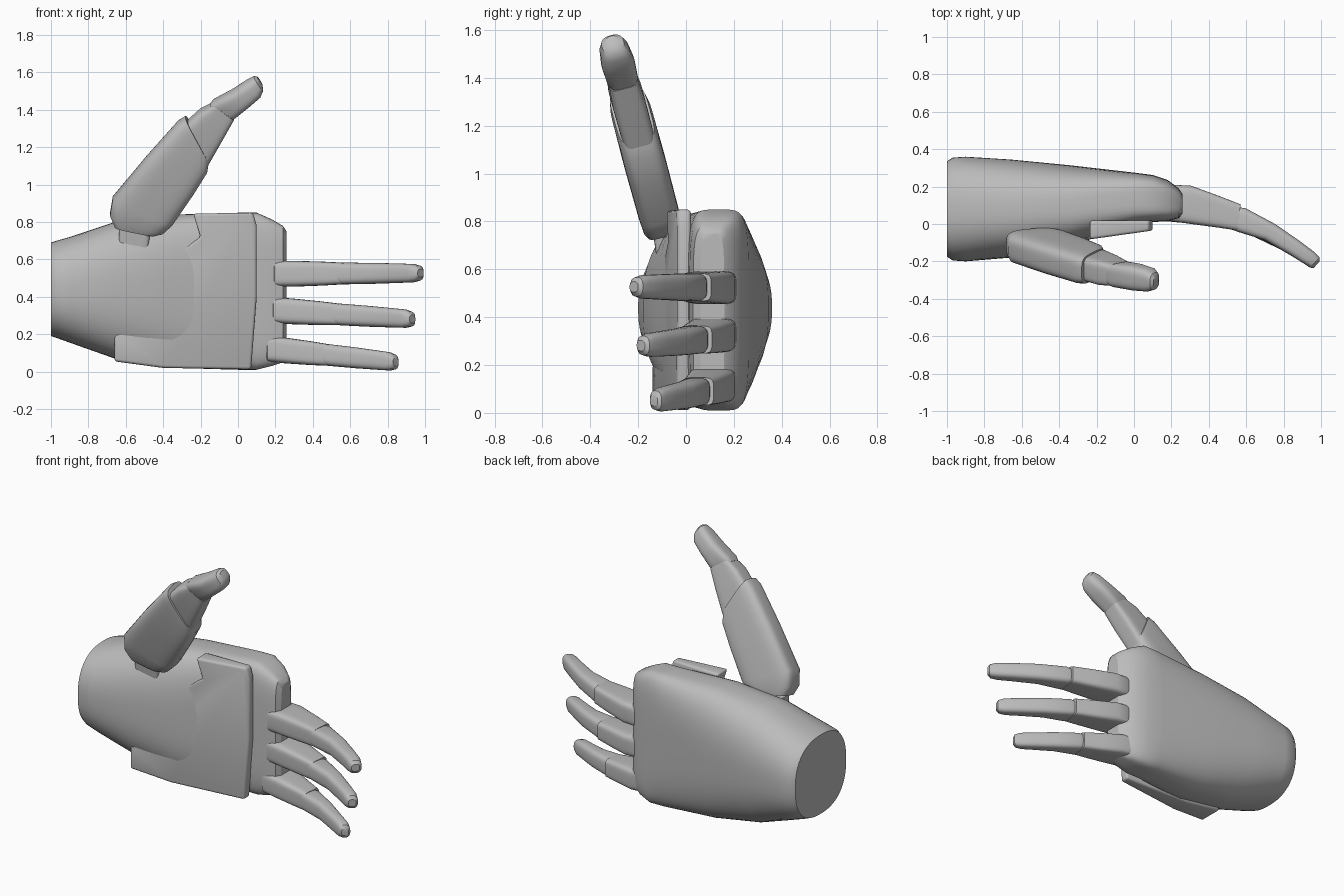
import bpy, bmesh, math
from mathutils import Vector

cube = bpy.data.objects.get("Cube")
if cube:
    bpy.data.objects.remove(cube, do_unlink=True)

grey = bpy.data.materials.new("neutral grey")
grey.use_nodes = True
grey.diffuse_color = (0.5, 0.5, 0.5, 1)
grey.node_tree.nodes["Principled BSDF"].inputs["Base Color"].default_value = (0.5, 0.5, 0.5, 1)


def finish(name, bm, bevel=0.0, angle=32):
    bmesh.ops.recalc_face_normals(bm, faces=bm.faces)
    mesh = bpy.data.meshes.new(name)
    bm.to_mesh(mesh)
    bm.free()
    mesh.materials.append(grey)
    obj = bpy.data.objects.new(name, mesh)
    bpy.context.collection.objects.link(obj)
    bpy.ops.object.select_all(action="DESELECT")
    obj.select_set(True)
    bpy.context.view_layer.objects.active = obj
    if bevel:
        mod = obj.modifiers.new("soft edges", "BEVEL")
        mod.width, mod.segments, mod.limit_method = bevel, 3, "ANGLE"
        bpy.ops.object.modifier_apply(modifier=mod.name)
    bpy.ops.object.shade_smooth_by_angle(angle=math.radians(angle))
    return obj


def loft(name, rings, n=40):
    """Skin rounded-box rings, each given as (centre, half axis, half axis, squareness)."""
    bm = bmesh.new()
    loops = []
    for centre, u, v, power in rings:
        loop = []
        for i in range(n):
            a = 2 * math.pi * (i + 0.5) / n
            c, s = math.cos(a), math.sin(a)
            cu = math.copysign(abs(c) ** (2 / power), c)
            sv = math.copysign(abs(s) ** (2 / power), s)
            loop.append(bm.verts.new(centre + u * cu + v * sv))
        loops.append(loop)
    for a, b in zip(loops, loops[1:]):
        for i in range(n):
            j = (i + 1) % n
            bm.faces.new((a[i], a[j], b[j], b[i]))
    bm.faces.new(loops[0])
    bm.faces.new(loops[-1])
    return finish(name, bm)


def edge_ring(p, q, normal, half, power):
    return ((p + q) / 2, (p - q) / 2, normal * half, power)


# Wrist cuff flowing into the palm: x, y range, z range, squareness
body = [
    (-1.0, -0.175, 0.335, 0.19, 0.69, 2.4), (-0.97, -0.195, 0.355, 0.18, 0.70, 2.4),
    (-0.9, -0.20, 0.36, 0.155, 0.72, 2.4), (-0.66, -0.18, 0.345, 0.07, 0.80, 2.5),
    (-0.35, -0.12, 0.315, 0.02, 0.84, 2.9), (0.0, -0.005, 0.275, 0.01, 0.85, 4.2),
    (0.1, 0.01, 0.262, 0.01, 0.85, 5), (0.18, 0.015, 0.235, 0.03, 0.815, 5),
    (0.24, 0.03, 0.19, 0.05, 0.78, 5), (0.26, 0.06, 0.16, 0.08, 0.75, 5)]
loft("wrist_and_palm", [
    (Vector((x, (y0 + y1) / 2, (z0 + z1) / 2)), Vector((0, (y1 - y0) / 2, 0)),
     Vector((0, 0, (z1 - z0) / 2)), e) for x, y0, y1, z0, z1, e in body], 64)

# Wedge shaped palm pad
outline = [(-0.66, 0.055), (-0.4, 0.02), (0.07, 0.012), (0.1, 0.4), (0.1, 0.78), (0.08, 0.85),
           (-0.24, 0.845), (-0.2, 0.72), (-0.56, 0.47), (-0.58, 0.23), (-0.66, 0.2)]
bm = bmesh.new()
front = [bm.verts.new((x, -0.035 + 0.14 * (x - 0.1), z)) for x, z in outline]
back = [bm.verts.new((x, 0.02, z)) for x, z in outline]
bm.faces.new(front)
bm.faces.new(back)
for i in range(len(outline)):
    j = (i + 1) % len(outline)
    bm.faces.new((front[i], front[j], back[j], back[i]))
finish("palm_pad", bm, bevel=0.015, angle=40)

# Fingers: back edge x, y, palm edge x, y, half height, squareness
proximal = [(0.17, 0.20, 0.18, 0.03, 0.062, 5), (0.19, 0.21, 0.19, 0.015, 0.07, 5),
            (0.3, 0.205, 0.3, 0.0, 0.069, 5), (0.45, 0.15, 0.45, -0.02, 0.064, 5),
            (0.565, 0.105, 0.55, -0.035, 0.058, 5)]
distal = [(0.55, 0.09, 0.52, -0.03, 0.05, 4), (0.59, 0.085, 0.55, -0.042, 0.058, 4),
          (0.75, 0.0, 0.69, -0.085, 0.056, 3.2), (0.88, -0.09, 0.82, -0.16, 0.052, 3),
          (0.96, -0.15, 0.90, -0.21, 0.049, 3), (0.988, -0.18, 0.935, -0.233, 0.04, 2.6),
          (0.988, -0.2, 0.955, -0.236, 0.022, 2.4)]
ROOT, TIP = 0.17, 0.99
fingers = [("upper", 0.175, 0.995, 0.523, 0.527, 1.0), ("middle", 0.17, 0.95, 0.33, 0.28, 0.93),
           ("lower", 0.14, 0.86, 0.125, 0.05, 0.8)]
for label, x0, x1, z0, z1, curl in fingers:
    def place(x, y):
        t = (x - ROOT) / (TIP - ROOT)
        return Vector((x0 + (x1 - x0) * t, 0.21 + (y - 0.21) * (1 + (curl - 1) * t), z0 + (z1 - z0) * t))
    for part, rows in (("proximal", proximal), ("distal", distal)):
        loft(f"{label}_finger_{part}", [
            edge_ring(place(a, b), place(c, d), Vector((0, 0, 1)), h, e)
            for a, b, c, d, h, e in rows], 32)
    # Pin across the knuckle joint
    hinge = place(0.55, 0.03)
    loft(f"{label}_finger_hinge", [
        (hinge + Vector((0, 0, s)), Vector((0.035, 0, 0)), Vector((0, 0.035, 0)), 2)
        for s in (-0.05, 0.05)], 20)

# Thumb leans forward: outer edge x, z, inner edge x, z, half thickness, squareness
lean = Vector((0, 0.965, 0.26))


def thumb_point(x, z):
    return Vector((x, -0.1 - 0.27 * (z - 0.78), z))


thumb = {
    "thumb_base": [(-0.66, 0.78, -0.44, 0.735, 0.07, 4), (-0.685, 0.84, -0.40, 0.745, 0.082, 4),
                   (-0.67, 0.93, -0.35, 0.79, 0.086, 4), (-0.49, 1.145, -0.24, 0.95, 0.088, 4),
                   (-0.32, 1.335, -0.165, 1.07, 0.086, 4), (-0.28, 1.36, -0.155, 1.13, 0.078, 4)],
    "thumb_middle": [(-0.29, 1.32, -0.165, 1.10, 0.068, 5), (-0.2, 1.40, -0.085, 1.24, 0.07, 5),
                     (-0.13, 1.435, -0.02, 1.355, 0.062, 5)],
    "thumb_tip": [(-0.15, 1.43, -0.03, 1.35, 0.055, 4), (-0.13, 1.45, -0.01, 1.365, 0.066, 4),
                  (-0.03, 1.505, 0.06, 1.42, 0.07, 3.2), (0.05, 1.558, 0.12, 1.47, 0.062, 3),
                  (0.085, 1.578, 0.135, 1.505, 0.047, 2.6), (0.103, 1.575, 0.13, 1.535, 0.025, 2.4)]}
for name, rows in thumb.items():
    loft(name, [edge_ring(thumb_point(a, b), thumb_point(c, d), lean, h, e)
                for a, b, c, d, h, e in rows])

# Thumb mount joining the base to the palm
loft("thumb_mount", [
    (Vector((-0.56, -0.055, 0.66)), Vector((0.08, 0, 0)), Vector((0, 0.07, 0)), 8),
    (Vector((-0.55, -0.08, 0.77)), Vector((0.085, 0, 0)), Vector((0, 0.06, 0)), 8)], 32)
